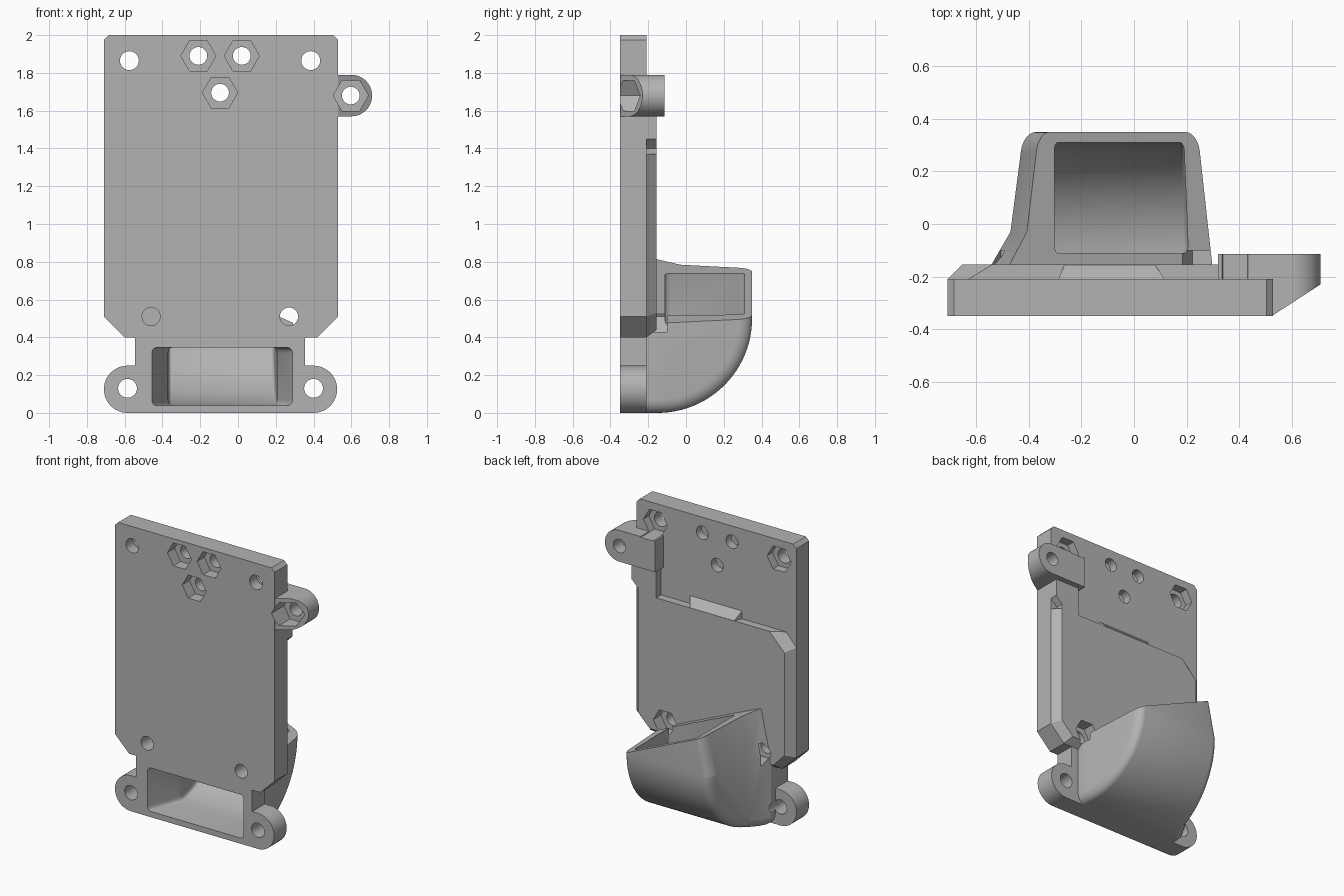
import bpy, bmesh, math
from mathutils import Vector

if "Cube" in bpy.data.objects:
    bpy.data.objects.remove(bpy.data.objects["Cube"])

grey = bpy.data.materials.new("plain grey")
grey.diffuse_color = (0.45, 0.45, 0.45, 1)
grey.use_nodes = True
grey.node_tree.nodes["Principled BSDF"].inputs["Base Color"].default_value = grey.diffuse_color


def finish(name, bm):
    bmesh.ops.recalc_face_normals(bm, faces=bm.faces)
    me = bpy.data.meshes.new(name)
    bm.to_mesh(me)
    bm.free()
    ob = bpy.data.objects.new(name, me)
    bpy.context.collection.objects.link(ob)
    me.materials.append(grey)
    return ob


def loft(ring0, ring1):
    """Closed solid between two rings with matching points."""
    bm = bmesh.new()
    a = [bm.verts.new(p) for p in ring0]
    b = [bm.verts.new(p) for p in ring1]
    bm.faces.new(a)
    bm.faces.new(b)
    for i in range(len(a)):
        j = (i + 1) % len(a)
        bm.faces.new((a[i], a[j], b[j], b[i]))
    bmesh.ops.recalc_face_normals(bm, faces=bm.faces)
    return bm


def slab(pts, y0, y1, pts1=None):
    """Outline in x,z pushed along y, optionally changing outline."""
    return loft([(x, y0, z) for x, z in pts], [(x, y1, z) for x, z in (pts1 or pts)])


def arc(cx, cz, r, a0, a1, n):
    return [(cx + r * math.cos(math.radians(a0 + (a1 - a0) * i / n)),
             cz + r * math.sin(math.radians(a0 + (a1 - a0) * i / n))) for i in range(n + 1)]


def boolean(target, other, op):
    m = target.modifiers.new(op, 'BOOLEAN')
    m.operation, m.solver, m.object = op, 'EXACT', other
    bpy.context.view_layer.objects.active = target
    bpy.ops.object.modifier_apply(modifier=m.name)
    bpy.data.objects.remove(other)


def cut(bm, co, no):
    """Trim away the side the normal points to and cap the opening."""
    r = bmesh.ops.bisect_plane(bm, geom=bm.verts[:] + bm.edges[:] + bm.faces[:],
                               plane_co=co, plane_no=no, clear_outer=True)
    edges = [e for e in r['geom_cut'] if isinstance(e, bmesh.types.BMEdge)]
    bmesh.ops.contextual_create(bm, geom=edges)


def duct(profile, radius, splits, left, right):
    """y,z profile swept across x, edges rounded, then side walls drafted."""
    bm = loft([(-.5, y, z) for y, z in profile], [(.5, y, z) for y, z in profile])
    ymin = min(p[0] for p in profile)
    zmax = max(p[1] for p in profile)
    edges = []
    for e in bm.edges:
        a, b = e.verts
        same_side = abs(a.co.x - b.co.x) < 1e-5
        on_front = max(a.co.y, b.co.y) < ymin + 1e-4
        on_top = min(a.co.z, b.co.z) > zmax - 1e-4
        if same_side and not on_front and not on_top:
            edges.append(e)
    bmesh.ops.bevel(bm, geom=edges, offset=radius, offset_type='OFFSET', segments=6,
                    profile=.5, affect='EDGES', clamp_overlap=True)
    for co, no in splits:
        bmesh.ops.bisect_plane(bm, geom=bm.verts[:] + bm.edges[:] + bm.faces[:],
                               plane_co=co, plane_no=no)
    for v in bm.verts:
        x0, x1 = left(v.co.y, v.co.z), right(v.co.y, v.co.z)
        v.co.x = x0 + (x1 - x0) * (v.co.x + .5)
    return bm


# Back plate with two round mounting ears at the bottom
outline = ([(-.71, .51), (-.60, .40), (-.545, .40), (-.545, .25)]
           + arc(-.585, .125, .125, 90, 270, 24) + arc(.40, .125, .125, -90, 90, 24)
           + [(.355, .25), (.355, .40), (.42, .40), (.53, .51),
              (.53, 1.975), (.505, 2), (-.685, 2), (-.71, 1.975)])
plate = finish("mounting_plate", slab(outline, -.35, -.21))

# Raised pad with sloped borders, its top wedge and the strip under the side lug
pad_base = [(-.71, .51), (-.60, .40), (.42, .40), (.53, .51), (.53, 1.37), (-.63, 1.37), (-.71, 1.28)]
pad_top = [(-.655, .53), (-.57, .44), (.39, .44), (.48, .53), (.48, 1.37), (-.54, 1.37), (-.655, 1.25)]
boolean(plate, finish("raised_pad", slab(pad_base, -.21, -.155, pad_top)), 'UNION')
boolean(plate, finish("pad_wedge", slab([(-.29, 1.3), (.12, 1.3), (.12, 1.43), (-.29, 1.43)], -.215, -.156,
                                        [(-.265, 1.3), (.08, 1.3), (.08, 1.37), (-.265, 1.37)])), 'UNION')
boolean(plate, finish("pad_strip", slab([(.34, 1.3), (.48, 1.3), (.48, 1.4), (.53, 1.45), (.53, 1.6), (.34, 1.6)],
                                        -.22, -.155)), 'UNION')

# Side lug with a slanted front
lug = slab([(.32, 1.79), (.32, 1.57)] + arc(.60, 1.68, .11, -90, 90, 24), -.35, -.115)
cut(lug, (.525, -.35, 0), Vector((.12, -.185, 0)).normalized())
boolean(plate, finish("side_lug", lug), 'UNION')

# Curved scoop body, trimmed by a slanted outlet plane
scoop = duct([(-.22, .95), (-.22, 0)] + arc(-.15, .5, .5, -90, 0, 24) + [(.35, .95)], .07,
             [((0, -.16, 0), (0, 1, 0)), ((0, -.03, 0), (0, 1, 0)), ((0, 0, .5), (0, 0, 1))],
             lambda y, z: (-.43 - .13 * (.28 - max(y, -.16)) - .45 * max(0, -.03 - max(y, -.16))
                           + .22 * max(0, z - .5)),
             lambda y, z: .25 + .11 * (.28 - max(y, -.16)))
cut(scoop, (0, 0, .605), Vector((.44, 0, 1)).normalized())
boolean(plate, finish("scoop_body", scoop), 'UNION')

# Air passage from the front slot up to the slanted outlet
passage = duct([(-.37, .345), (-.37, .04)] + arc(-.15, .5, .46, -90, 0, 24) + [(.31, 1), (-.11, 1), (-.11, .345)],
               .03, [((0, -.11, 0), (0, 1, 0)), ((0, 0, .5), (0, 0, 1))],
               lambda y, z: -.37 - .36 * max(0, -.11 - y) + .28 * max(0, z - .5),
               lambda y, z: .19 + .04 * (.31 - y) + .3 * max(0, -.11 - y))
boolean(plate, finish("air_passage_cutter", passage), 'DIFFERENCE')


def drill(x, z, r, y0, y1, sides):
    pts = arc(x, z, r, 0, 360, sides)[:-1]
    boolean(plate, finish("drill_cutter", slab(pts, y0, y1)), 'DIFFERENCE')


# Front hex pockets with through holes
for x, z in ((-.21, 1.89), (.02, 1.89), (-.095, 1.695)):
    drill(x, z, .093, -.4, -.27, 6)
    drill(x, z, .047, -.4, -.1, 24)
# Top corner screw holes with rear hex pockets
for x in (-.575, .385):
    drill(x, 1.865, .093, -.27, -.1, 6)
    drill(x, 1.865, .05, -.4, -.1, 24)
# Lower screw holes with rear hex pockets cut into the scoop
for x in (-.46, .27):
    drill(x, .51, .093, -.24, -.1, 6)
    drill(x, .51, .048, -.4, -.12, 24)
# Bottom ear holes
for x in (-.585, .40):
    drill(x, .13, .05, -.4, -.1, 24)
# Side lug pocket and hole
drill(.597, 1.68, .093, -.4, -.21, 6)
drill(.597, 1.68, .047, -.4, -.05, 24)

bpy.ops.object.select_all(action='DESELECT')
plate.select_set(True)
bpy.context.view_layer.objects.active = plate
bpy.ops.object.shade_smooth_by_angle(angle=math.radians(25))
